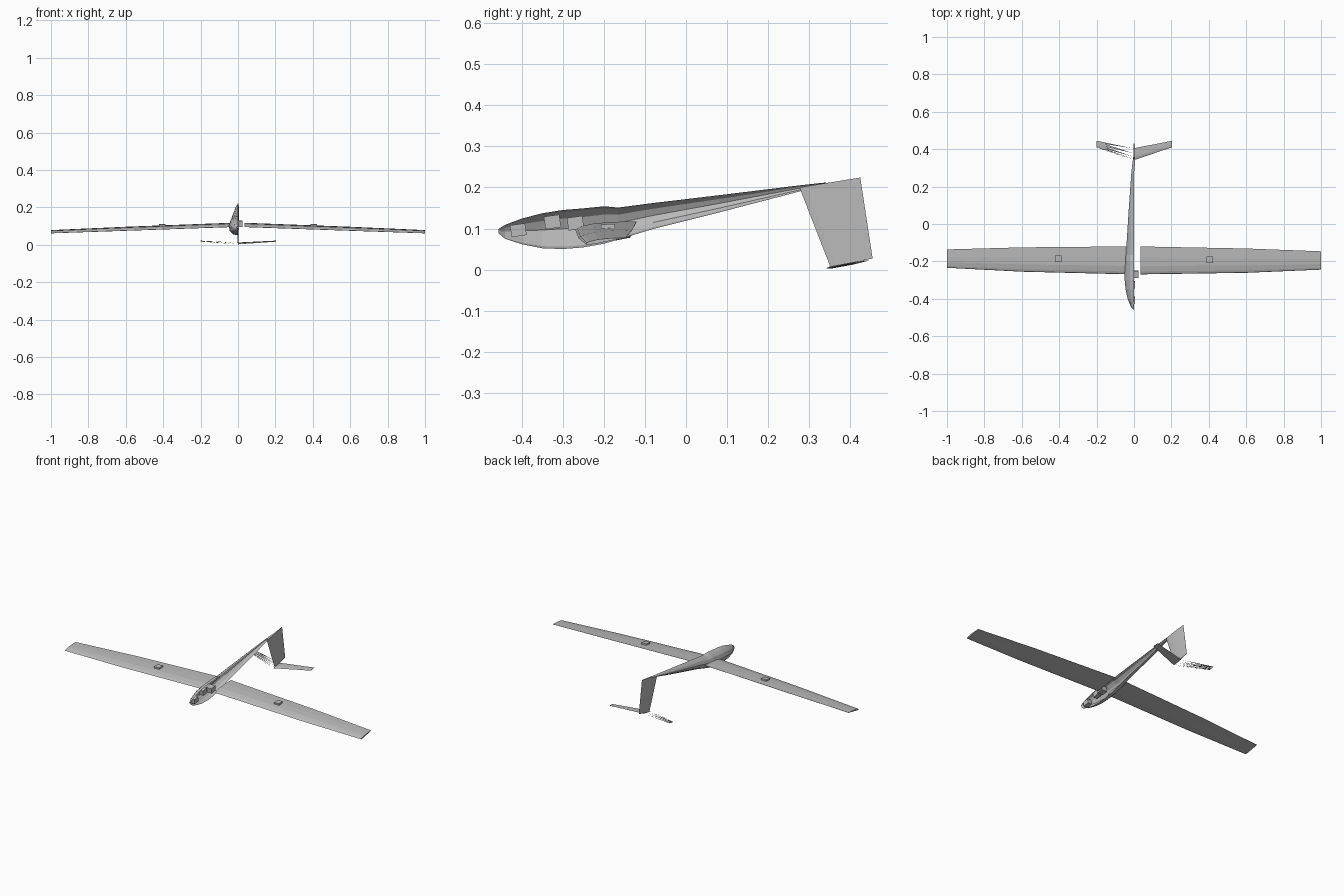
import bpy
import bmesh
import math
from mathutils import Matrix, Vector

cube = bpy.data.objects.get("Cube")
if cube:
    bpy.data.objects.remove(cube, do_unlink=True)

# One plain grey for the whole airframe
GREY = (0.5, 0.5, 0.5, 1.0)
grey = bpy.data.materials.new("light_grey")
grey.use_nodes = True
grey.diffuse_color = GREY
grey.node_tree.nodes["Principled BSDF"].inputs["Base Color"].default_value = GREY


def add_object(name, bm):
    mesh = bpy.data.meshes.new(name)
    bm.to_mesh(mesh)
    bm.free()
    mesh.materials.append(grey)
    obj = bpy.data.objects.new(name, mesh)
    bpy.context.collection.objects.link(obj)
    return obj


def loft(name, rings, closed=True):
    """Skin a row of equal rings; closed rings also get end caps."""
    bm = bmesh.new()
    rows = [[bm.verts.new(p) for p in ring] for ring in rings]
    n = len(rows[0])
    for a, b in zip(rows, rows[1:]):
        for i in range(n if closed else n - 1):
            j = (i + 1) % n
            bm.faces.new((a[i], a[j], b[j], b[i]))
    if closed:
        bm.faces.new(rows[0])
        bm.faces.new(rows[-1])
    bmesh.ops.recalc_face_normals(bm, faces=bm.faces)
    return add_object(name, bm)


def box(name, centre, size, pitch=0.0):
    bm = bmesh.new()
    bmesh.ops.create_cube(bm, size=1)
    m = (Matrix.Translation(centre) @ Matrix.Rotation(math.radians(pitch), 4, 'X')
         @ Matrix.Diagonal((*size, 1)))
    bmesh.ops.transform(bm, matrix=m, verts=bm.verts)
    return add_object(name, bm)


# Airfoil as (chord fraction, thickness fraction)
UPPER = [(0, 0), (.03, .03), (.1, .05), (.3, .068), (.6, .05), (1, .003)]
LOWER = [(1, -.003), (.6, -.015), (.3, -.03), (.1, -.025), (.03, -.015)]


def section(x, lead, trail, outline=UPPER + LOWER):
    """Airfoil ring at x between (y, z) leading and trailing points."""
    chord = trail[0] - lead[0]
    return [Vector((x, lead[0] + c * chord,
                    lead[1] + c * (trail[1] - lead[1]) + t * chord))
            for c, t in outline]


# Drooping, tapered wings, set at a very slight yaw
WING = [(.036, (-.269, .096), (-.12, .117)),
        (.6, (-.258, .076), (-.128, .096)),
        (1.0, (-.239, .062), (-.141, .078))]
for side, label in ((1, "left"), (-1, "right")):
    rings = []
    for x, lead, trail in WING:
        yaw = -.005 * side * x
        rings.append(section(side * x, (lead[0] + yaw, lead[1]),
                             (trail[0] + yaw, trail[1])))
    loft(label + "_wing", rings)
    # Small actuator set into the wing
    box(label + "_wing_servo", (side * .405, -.188 - side * .002, .104),
        (.034, .034, .013), 3)

# Open half shell of the fuselage: y, top z, bottom z, half width
STATIONS = [(-.456, .099, .088, .006), (-.44, .109, .075, .018),
            (-.40, .124, .062, .034), (-.35, .137, .052, .045),
            (-.30, .145, .050, .050), (-.25, .149, .054, .050),
            (-.20, .154, .063, .048), (-.165, .151, .073, .045),
            (-.08, .162, .099, .038), (.08, .181, .139, .028),
            (.276, .205, .190, .014), (.34, .212, .204, .007)]
# Half cross-section as (width fraction, height fraction)
HALF = [(0, 1), (.45, .95), (.8, .78), (1, .52), (.88, .25), (.5, .06), (0, 0)]
loft("fuselage_half_shell",
     [[(-w * u, y, zb + v * (zt - zb)) for u, v in HALF]
      for y, zt, zb, w in STATIONS], closed=False)

# Equipment inside the fuselage
box("nose_battery", (-.007, -.408, .096), (.026, .037, .029), 8)
box("front_servo", (-.007, -.325, .116), (.026, .038, .031), 8)
box("rear_servo", (.005, -.269, .113), (.038, .038, .031), 8)

# Fin hanging below the tail boom, with a thin lens-shaped section
FIN = [((.276, .200), (.424, .224)), ((.351, .007), (.454, .027))]
FIN_LENS = [(0, 0), (.12, .022), (.35, .032), (.7, .018),
            (1, 0), (.7, -.018), (.35, -.032), (.12, -.022)]
fin_rings = []
for (y0, z0), (y1, z1) in FIN:
    chord = y1 - y0
    fin_rings.append([(t * chord, y0 + c * chord, z0 + c * (z1 - z0))
                      for c, t in FIN_LENS])
loft("fin", fin_rings)

# Left tailplane: a complete panel
ROOT = ((.342, .003), (.405, .012))
TIP = ((.410, .017), (.445, .022))
loft("left_tailplane", [section(0, *ROOT), section(.203, *TIP)])

# Right tailplane: only thin tapering slivers of skin
bm = bmesh.new()
for outline in (UPPER, LOWER):
    inner = section(-.008, *ROOT, outline)
    outer = section(-.2, *TIP, outline)
    for i in range(len(outline) - 1):
        bm.faces.new([bm.verts.new(p) for p in
                      (outer[i], outer[i].lerp(outer[i + 1], .75), inner[i])])
add_object("right_tailplane_slivers", bm)
